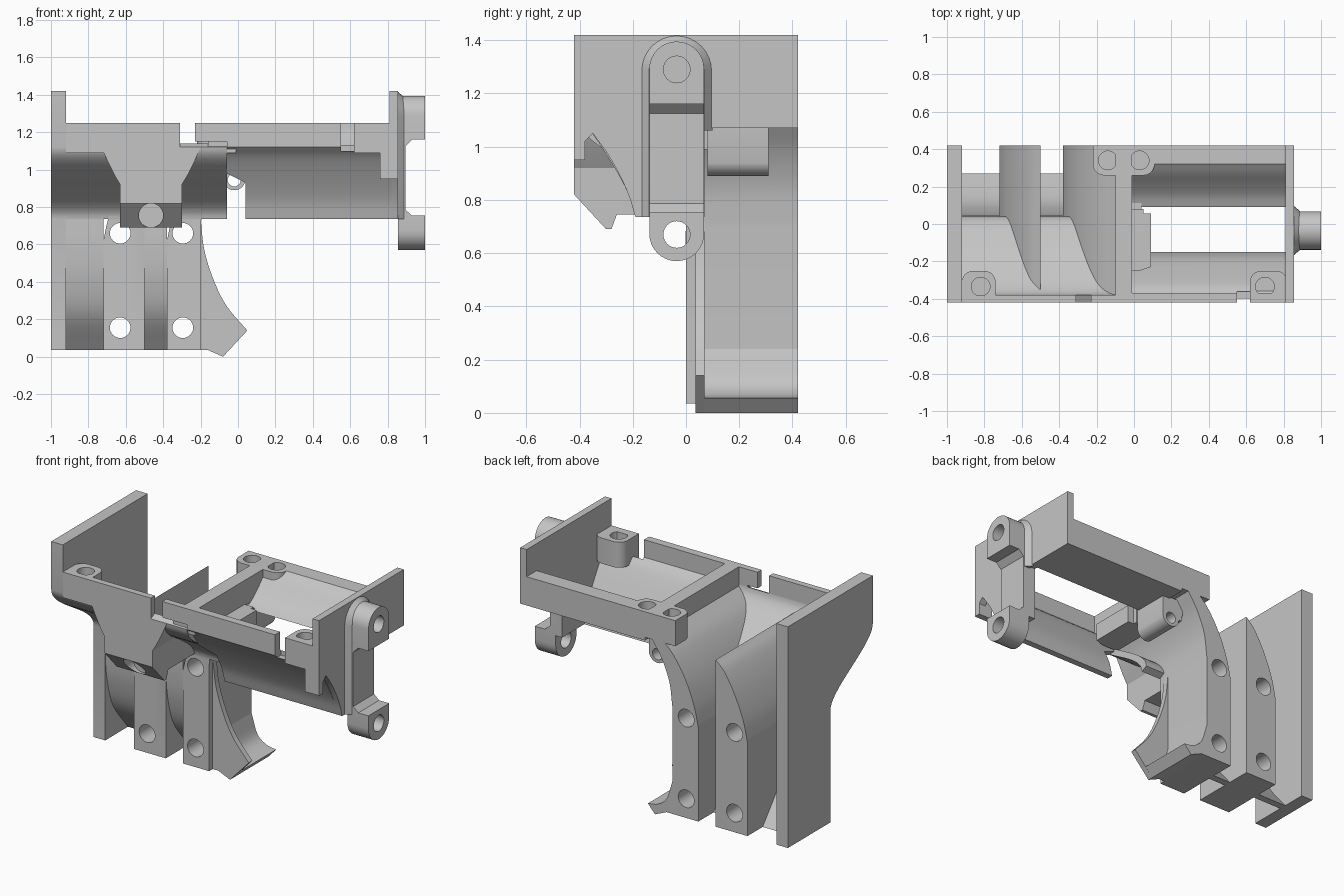
import bpy, bmesh, math
from mathutils import Vector

if "Cube" in bpy.data.objects:
    bpy.data.objects.remove(bpy.data.objects["Cube"], do_unlink=True)

grey = bpy.data.materials.new("plain_grey")
grey.use_nodes = True
colour = (0.56, 0.56, 0.56, 1)
grey.diffuse_color = colour
grey.node_tree.nodes["Principled BSDF"].inputs["Base Color"].default_value = colour
parts = []


def prism(name, pts, axis, a, b):
    """Extrude a 2D outline along an axis from a to b."""
    place = {"x": lambda p, d: (d, p[0], p[1]),
             "y": lambda p, d: (p[0], d, p[1]),
             "z": lambda p, d: (p[0], p[1], d)}[axis]
    bm = bmesh.new()
    face = bm.faces.new([bm.verts.new(place(p, a)) for p in pts])
    new = bmesh.ops.extrude_face_region(bm, geom=[face])["geom"]
    shift = Vector(place((0, 0), b - a))
    bmesh.ops.translate(bm, vec=shift, verts=[g for g in new if isinstance(g, bmesh.types.BMVert)])
    bmesh.ops.recalc_face_normals(bm, faces=bm.faces)
    mesh = bpy.data.meshes.new(name)
    bm.to_mesh(mesh)
    bm.free()
    mesh.materials.append(grey)
    obj = bpy.data.objects.new(name, mesh)
    bpy.context.collection.objects.link(obj)
    parts.append(obj)
    return obj


def box(name, x0, x1, y0, y1, z0, z1):
    return prism(name, [(x0, y0), (x1, y0), (x1, y1), (x0, y1)], "z", z0, z1)


def circle(u, v, r, n=32):
    return [(u + r * math.cos(i * math.tau / n), v + r * math.sin(i * math.tau / n)) for i in range(n)]


def curve(pts, steps=5):
    """Smooth a short run of points."""
    p = [Vector(q) for q in pts]
    p = [2 * p[0] - p[1]] + p + [2 * p[-1] - p[-2]]
    out = []
    for i in range(1, len(p) - 2):
        a, b, c, d = p[i - 1:i + 3]
        for s in range(steps):
            t = s / steps
            out.append((2 * b + (c - a) * t + (2 * a - 5 * b + 4 * c - d) * t ** 2
                        + (3 * b - a - 3 * c + d) * t ** 3) / 2)
    return [tuple(q) for q in out] + [tuple(pts[-1])]


def combine(obj, tool, mode="DIFFERENCE"):
    mod = obj.modifiers.new("cut", "BOOLEAN")
    mod.object, mod.operation, mod.solver = tool, mode, "EXACT"
    bpy.context.view_layer.update()
    mesh = bpy.data.meshes.new_from_object(obj.evaluated_get(bpy.context.evaluated_depsgraph_get()))
    obj.modifiers.clear()
    obj.data = mesh
    parts.remove(tool)
    bpy.data.objects.remove(tool, do_unlink=True)


def drill(obj, axis, u, v, r, a, b):
    combine(obj, prism("drill", circle(u, v, r), axis, a, b))


# S-shaped underside shared by the left half
steps = 20
floor = 0.035
s_curve = []
for i in range(steps + 1):
    t = i / steps
    s_curve.append((-0.42 + 0.42 * t * t * (3 - 2 * t), 1.12 - 0.385 * t))
s_inner = [(y + 0.04, z + 0.02) for y, z in s_curve]
above_s = s_curve + [(0, floor), (0.42, floor)]

# Left end plate and curved shell
prism("left_end_plate", above_s + [(0.42, 1.42), (-0.42, 1.42)], "x", -1, -0.92)
prism("curved_shell", s_curve + s_inner[::-1], "x", -0.92, -0.06)

# Two column ribs, trimmed by the shell
rib_top = curve([(-0.72, 0.62), (-0.69, 0.75), (-0.63, 0.9), (-0.56, 1.02), (-0.5, 1.08)])
rib = prism("middle_rib", [(-0.5, floor), (-0.72, floor)] + rib_top, "y", -0.42, 0.42)
lean = curve([(-0.38, 0.62), (-0.35, 0.75), (-0.29, 0.9), (-0.2, 1.04), (-0.1, 1.13)])
back = curve([(-0.06, 1.09), (-0.13, 0.98), (-0.18, 0.85), (-0.2, 0.7)])
wall = prism("leaning_rib", [(-0.2, floor), (-0.38, floor)] + lean
             + [(-0.1, 1.25), (-0.01, 1.25), (-0.01, 1.09)] + back, "y", -0.4, 0.42)
for column, x in ((rib, -0.63), (wall, -0.295)):
    trim = prism("trim", above_s + [(0.42, 1.3), (-0.42, 1.3)], "x", -1, 0.2)
    combine(column, trim, "INTERSECT")
    for z in (0.155, 0.66):
        drill(column, "y", x, z, 0.055, -0.1, 0.6)

# Curved webs sweeping back between the columns
sweep = curve([(0, 0.75), (0, 0.58), (0.02, 0.4), (0.08, 0.22), (0.225, floor)])
web = sweep + [(y + 0.045, z) for y, z in sweep[::-1]]
for name, x0, x1 in (("outer_web", -0.92, -0.72), ("inner_web", -0.5, -0.38)):
    prism(name, web, "x", x0, x1)

# Curved fin and foot beside the columns
fin = curve([(0.05, 0.14), (-0.06, 0.27), (-0.13, 0.41), (-0.18, 0.57), (-0.2, 0.74)])
prism("side_fin", [(-0.22, floor), (-0.16, floor), (-0.08, 0)] + fin + [(-0.22, 0.74)], "y", 0.035, 0.07)
foot = curve([(-0.03, 0.055), (-0.1, 0.07), (-0.16, 0.12), (-0.2, 0.24)])
prism("fin_foot", [(-0.2, floor), (-0.16, floor), (-0.08, 0)] + foot, "y", 0.035, 0.42)

# Front clip: flared outline trimmed to a chamfered side profile
half = [(0.265, 1.12), (0.235, 1.05), (0.195, 0.97), (0.165, 0.92), (0.165, 0.69)]
clip = prism("front_clip", [(-0.465 - x, z) for x, z in half] + [(-0.465 + x, z) for x, z in half[::-1]],
             "y", -0.5, 0.1)
side = [(0, 0.745), (-0.26, 0.745), (-0.28, 0.69), (-0.3, 0.69), (-0.42, 0.82)]
combine(clip, prism("trim", s_curve[:-1] + side, "x", -1, 0), "INTERSECT")
drill(clip, "y", -0.465, 0.755, 0.065, -0.5, -0.28)

# Upper front rail
box("left_front_rail", -0.92, -0.31, -0.42, -0.38, 1.09, 1.25)
box("rail_bridge", -0.23, -0.06, -0.42, -0.38, 1.15, 1.25)
box("rail_joint", -0.16, -0.01, -0.41, -0.38, 1.09, 1.16)

# Right cradle wall, with a slot in its rail and a cut-back lower corner
outer = curve([(-0.42, 1.12), (-0.36, 1.06), (-0.28, 0.94), (-0.22, 0.83), (-0.19, 0.735)])
inner = curve([(-0.15, 0.735), (-0.18, 0.85), (-0.25, 0.98), (-0.32, 1.09), (-0.37, 1.14)])
cradle = prism("front_cradle_wall", outer + inner + [(-0.37, 1.25), (-0.42, 1.25)], "x", -0.06, 0.82)
combine(cradle, box("slot", 0.55, 0.62, -0.5, -0.36, 1.1, 1.3))
combine(cradle, prism("corner", [(-0.1, 0.7), (0.04, 0.7), (0.04, 0.93), (-0.1, 1.0)], "y", -0.5, 0))
box("slot_tab", 0.76, 0.82, -0.42, -0.38, 0.95, 1.14)

# Back rail with hollowed inner side
hollow = curve([(0.09, 1.07), (0.15, 1.1), (0.21, 1.15), (0.27, 1.21), (0.32, 1.25)])
rail = prism("back_rail", [(0.42, 1.07)] + hollow + [(0.42, 1.25)], "x", -0.01, 0.82)
drill(rail, "z", 0.03, 0.34, 0.05, 1.13, 1.4)


def boss(name, x0, x1, y0, y1, holes):
    """Screw block with its free inner corners rounded."""
    obj = box(name, x0, x1, y0, y1, 1.09, 1.25)
    bm = bmesh.new()
    bm.from_mesh(obj.data)
    inner_y = y0 if y0 > 0 else y1
    edges = [e for e in bm.edges if all(abs(v.co.y - inner_y) < 1e-4 for v in e.verts)
             and abs(e.verts[0].co.z - e.verts[1].co.z) > 0.1]
    bmesh.ops.bevel(bm, geom=edges, offset=0.06, segments=6, profile=0.5, affect="EDGES")
    bm.to_mesh(obj.data)
    bm.free()
    for x, y in holes:
        drill(obj, "z", x, y, 0.05, 1.13, 1.4)


boss("back_screw_block", -0.22, 0.11, 0.26, 0.42, [(-0.14, 0.34), (0.03, 0.34)])
boss("left_screw_block", -0.92, -0.74, -0.42, -0.25, [(-0.82, -0.335)])
boss("right_screw_block", 0.62, 0.82, -0.42, -0.25, [(0.7, -0.335)])

# Pivot lug and stop pad beneath the cross wall
lug = prism("pivot_lug", [(-0.12, 1.08), (-0.1, 0.95)] + circle(-0.02, 0.95, 0.06)[16:] + [(0.04, 1.08)],
            "y", 0.08, 0.31)
drill(lug, "y", -0.02, 0.945, 0.035, 0, 0.5)
prism("stop_pad", [(-0.08, -0.25), (0.03, -0.25), (0.09, -0.23), (0.09, 0.055), (0.05, 0.055),
                   (0.05, 0.08), (-0.08, 0.08)], "z", 0.99, 1.1)

# Right end plate with stepped, curved lower edge
edge = curve([(-0.19, 0.735), (-0.22, 0.83), (-0.28, 0.95), (-0.35, 1.05)])
prism("right_end_plate", [(-0.42, 1.42), (0.42, 1.42), (0.42, 1.07), (0.07, 1.07), (0.07, 0.735)] + edge
      + [(-0.38, 1.02), (-0.38, 0.95), (-0.42, 0.95)], "x", 0.81, 0.855)

# Hinge bracket: tapered rim, strip and two round lugs
mid = -0.035


def dome(r, top):
    """Half-round upper end of an upright outline."""
    return [(mid + r * math.cos(i * math.pi / 16), top - r + r * math.sin(i * math.pi / 16)) for i in range(17)]


def upright(r, z0, z1):
    return [(mid - r, z0), (mid + r, z0)] + dome(r, z1)


rim = prism("hinge_rim", [(-0.17, 0.735), (0.068, 0.735), (0.068, 1.06), (0.1, 1.06)] + dome(0.135, 1.42),
            "x", 0.85, 0.888)
for v in rim.data.vertices:
    if v.co.x > 0.87:
        v.co.y = mid + (v.co.y - mid) * 0.77
        v.co.z = min(v.co.z, 1.285 + (v.co.z - 1.285) * 0.77) if v.co.z > 1.285 else v.co.z
prism("hinge_strip", upright(0.103, 0.735, 1.395), "x", 0.85, 0.895)
upper = prism("upper_hinge_lug", upright(0.103, 1.16, 1.395), "x", 0.88, 1)
flip = [(y, 1.325 - z) for y, z in upright(0.103, 0.57, 0.755)]
lower = prism("lower_hinge_lug", flip, "x", 0.855, 1)
drill(upper, "x", mid, 1.29, 0.05, 0.9, 1.1)
drill(lower, "x", mid, 0.67, 0.05, 0.7, 1.1)
for name, z, rise in (("upper_gusset", 1.16, -0.04), ("lower_gusset", 0.755, 0.035)):
    prism(name, [(0.88, z), (0.93, z), (0.89, z + rise), (0.88, z + rise)], "y", -0.138, 0.068)

# Smooth curved faces and keep edges sharp
bpy.ops.object.select_all(action="DESELECT")
for obj in parts:
    obj.select_set(True)
bpy.context.view_layer.objects.active = parts[0]
bpy.ops.object.shade_smooth_by_angle(angle=math.radians(30))
